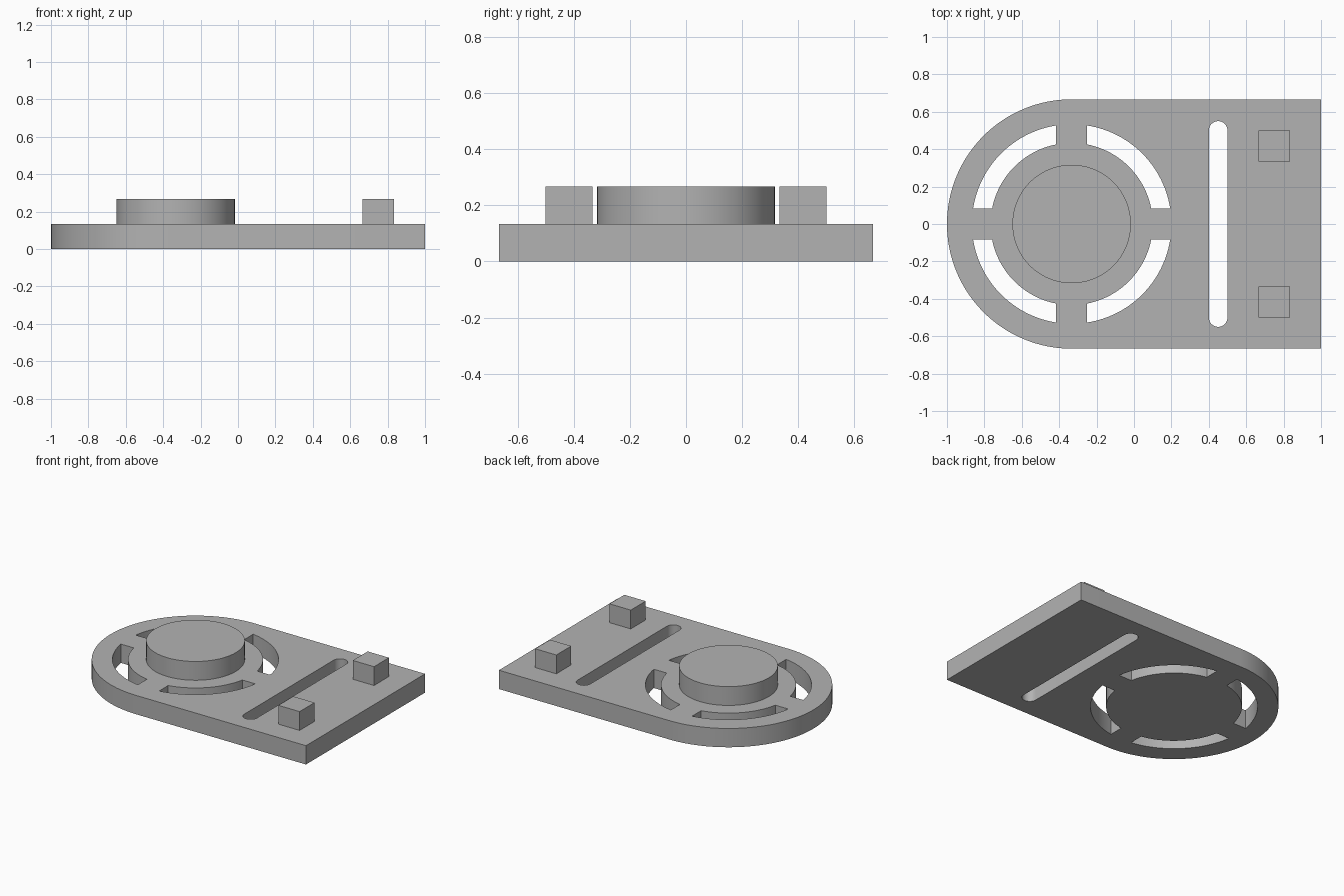
import bpy
import bmesh
from math import asin, cos, pi, sin

if "Cube" in bpy.data.objects:
    bpy.data.objects.remove(bpy.data.objects["Cube"], do_unlink=True)

UNIT = 1 / 30            # design module
THICK = 4 * UNIT         # plate thickness
CX = -10 * UNIT          # centre of the rounded end

grey = bpy.data.materials.new("plain grey")
grey.use_nodes = True
colour = (0.45, 0.45, 0.45, 1)
grey.diffuse_color = colour
grey.node_tree.nodes["Principled BSDF"].inputs["Base Color"].default_value = colour


def arc(cx, cy, r, start, end, steps):
    """Points along an arc, both ends included."""
    angles = [start + (end - start) * i / steps for i in range(steps + 1)]
    return [(cx + r * cos(a), cy + r * sin(a)) for a in angles]


def prism(name, loops, z0, z1):
    """Extrude an outline, with optional hole loops, from z0 to z1."""
    bm = bmesh.new()
    for loop in loops:
        verts = [bm.verts.new((x, y, z0)) for x, y in loop]
        for a, b in zip(verts, verts[1:] + verts[:1]):
            bm.edges.new((a, b))
    if len(loops) == 1:
        bm.faces.new(verts)
    else:
        bmesh.ops.triangle_fill(bm, edges=bm.edges[:], use_beauty=True, normal=(0, 0, 1))
    result = bmesh.ops.extrude_face_region(bm, geom=bm.faces[:], use_keep_orig=True)
    top = [g for g in result["geom"] if isinstance(g, bmesh.types.BMVert)]
    bmesh.ops.translate(bm, verts=top, vec=(0, 0, z1 - z0))
    bmesh.ops.recalc_face_normals(bm, faces=bm.faces[:])
    mesh = bpy.data.meshes.new(name)
    bm.to_mesh(mesh)
    bm.free()
    mesh.materials.append(grey)
    obj = bpy.data.objects.new(name, mesh)
    bpy.context.collection.objects.link(obj)
    bpy.ops.object.select_all(action="DESELECT")
    obj.select_set(True)
    bpy.context.view_layer.objects.active = obj
    bpy.ops.object.shade_smooth_by_angle(angle=pi / 6)
    return obj


# Plate outline: square at one end, semicircular at the other
half = 20 * UNIT
outline = [(1, -half), (1, half)] + arc(CX, 0, half, pi / 2, 3 * pi / 2, 64)

# Four curved openings, leaving parallel-sided spokes between them
outer, inner, spoke = 16 * UNIT, 13 * UNIT, 2.5 * UNIT
openings = []
for quarter in range(4):
    base = quarter * pi / 2
    a, b = asin(spoke / outer), asin(spoke / inner)
    openings.append(arc(CX, 0, outer, base + a, base + pi / 2 - a, 24)
                    + arc(CX, 0, inner, base + pi / 2 - b, base + b, 24))

# Long slot with rounded ends
slot_r, slot_y, slot_x = 1.5 * UNIT, 15 * UNIT, 13.5 * UNIT
slot = (arc(slot_x, slot_y, slot_r, 0, pi, 16)
        + arc(slot_x, -slot_y, slot_r, pi, 2 * pi, 16))

prism("base_plate", [outline, *openings, slot], 0, THICK)

# Round boss on the hub
prism("round_boss", [arc(CX, 0, 9.5 * UNIT, 0, 2 * pi, 96)[:-1]], THICK, 2 * THICK)

# Pair of square pegs
x0, x1, y0, y1 = (n * UNIT for n in (20, 25, 10, 15))
for side, name in ((1, "left_peg"), (-1, "right_peg")):
    corners = [(x0, side * y0), (x1, side * y0), (x1, side * y1), (x0, side * y1)]
    prism(name, [corners], THICK, 2 * THICK)
